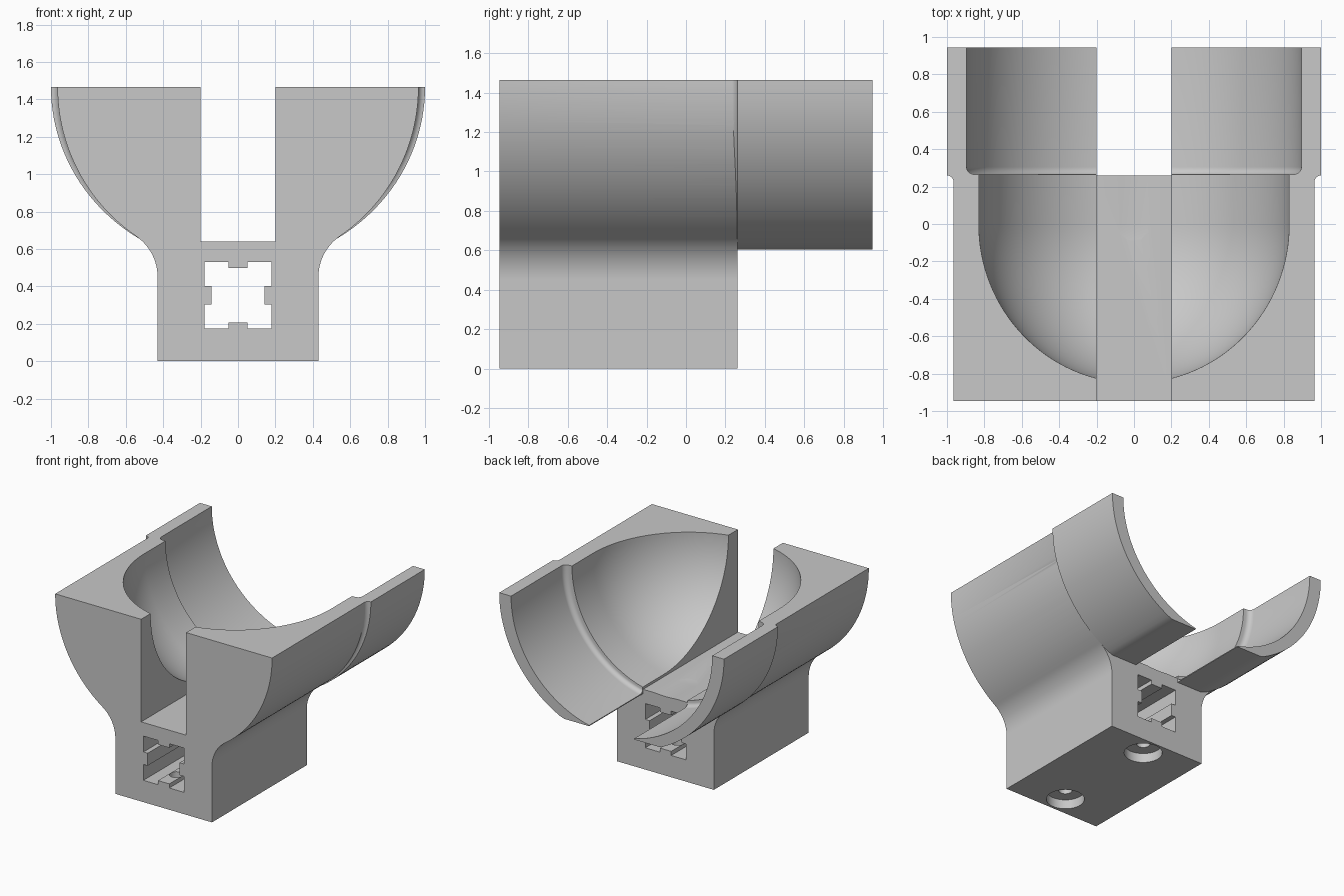
import bpy, bmesh
from math import sin, cos, pi, radians
from mathutils import Matrix

if "Cube" in bpy.data.objects:
    bpy.data.objects.remove(bpy.data.objects["Cube"], do_unlink=True)

TOP = 1.465      # rim height
BACK = 0.945     # half length along y
STEP = 0.26      # back face of the base block
SEG = 72

mat = bpy.data.materials.new("plain grey")
mat.use_nodes = True
grey = (0.58, 0.58, 0.58, 1)
mat.diffuse_color = grey
mat.node_tree.nodes["Principled BSDF"].inputs["Base Color"].default_value = grey


def finish(bm, name):
    bmesh.ops.recalc_face_normals(bm, faces=bm.faces)
    mesh = bpy.data.meshes.new(name)
    bm.to_mesh(mesh)
    bm.free()
    mesh.materials.append(mat)
    ob = bpy.data.objects.new(name, mesh)
    bpy.context.collection.objects.link(ob)
    return ob


def loft(name, sections):
    """Skin a list of (y, [(x, z), ...]) sections into a closed solid."""
    bm = bmesh.new()
    rings = [[bm.verts.new((x, y, z)) for x, z in pts] for y, pts in sections]
    for r, s in zip(rings, rings[1:]):
        for i in range(len(r)):
            j = (i + 1) % len(r)
            bm.faces.new((r[i], r[j], s[j], s[i]))
    bm.faces.new(rings[0])
    bm.faces.new(rings[-1])
    return finish(bm, name)


def extrude(name, pts, y0, y1):
    return loft(name, [(y0, pts), (y1, pts)])


def box(name, x, y0, y1, z0, z1):
    return extrude(name, [(-x, z0), (x, z0), (x, z1), (-x, z1)], y0, y1)


def drum(name, r, y, z0, z1):
    bm = bmesh.new()
    bmesh.ops.create_cone(bm, cap_ends=True, segments=48, radius1=r, radius2=r,
                          depth=z1 - z0,
                          matrix=Matrix.Translation((0, y, (z0 + z1) / 2)))
    return finish(bm, name)


def trough(a, b, rise, floor=0):
    """Half ellipse hanging from the rim, carried straight up past it."""
    arc = [pi * i / SEG for i in range(SEG + 1)]
    pts = [(a * cos(t), max(TOP - b * sin(t), floor)) for t in arc]
    return pts + [(-a, TOP + rise), (a, TOP + rise)]


def combine(target, tool, operation):
    mod = target.modifiers.new("join", "BOOLEAN")
    mod.operation = operation
    mod.solver = "EXACT"
    mod.object = tool
    bpy.context.view_layer.objects.active = target
    bpy.ops.object.modifier_apply(modifier=mod.name)
    bpy.data.objects.remove(tool, do_unlink=True)


# Base block flaring through a fillet into the round body
R, FOOT, FIL, FZ = 0.965, 0.43, 0.265, 0.45
side = [(FOOT, 0)]
for i in range(17):
    t = radians(180 - 55.6 * i / 16)
    side.append((FOOT + FIL + FIL * cos(t), FZ + FIL * sin(t)))
for i in range(1, 37):
    t = radians(-55.6 * (1 - i / 36))
    side.append((R * cos(t), TOP + R * sin(t)))
side.append((R, TOP + 0.15))
outline = side + [(-x, z) for x, z in reversed(side)]
cradle = extrude("cradle_body", outline, -BACK, STEP)

# Back shell with a hollow flare where it leaves the body
sections = [(0.2, trough(0.95, 0.9, 0.2, 0.605))]
for i in range(7):
    t = pi / 2 * i / 6
    grow = 1 - cos(t)
    sections.append((0.22 + 0.04 * sin(t),
                     trough(0.963 + 0.037 * grow, 0.917 + 0.037 * grow, 0.2, 0.605)))
sections.append((BACK, trough(1, 0.954, 0.2, 0.605)))
combine(cradle, loft("back_shell", sections), "UNION")

# Cavity: rounded front end, straight part, filleted step, wide back part
INNER = 0.83
sections = []
for i in range(33):
    t = radians(89 * (1 - i / 32))
    sections.append((-0.85 * sin(t), trough(INNER * cos(t), INNER * cos(t), 0.3)))
sections.append((0.264, trough(INNER, INNER, 0.3)))
for i in range(9):
    t = pi / 2 * i / 8
    grow = 0.35 + 0.65 * sin(t)
    sections.append((0.305 - 0.04 * cos(t),
                     trough(INNER + 0.065 * grow, INNER + 0.045 * grow, 0.3)))
sections.append((1.1, trough(0.895, 0.875, 0.3)))
combine(cradle, loft("cavity", sections), "DIFFERENCE")

# Flat rim, centre slot and open gap under the back shell
combine(cradle, box("rim_cut", 1.5, -1.5, 1.5, TOP, 2), "DIFFERENCE")
combine(cradle, box("slot", 0.2, -1.2, 1.2, 0.64, 2), "DIFFERENCE")
combine(cradle, box("back_gap", 0.2, STEP, 1.2, 0.5, 0.8), "DIFFERENCE")

# Notched channel running through the base
corner = [(0.05, 0.145), (0.05, 0.178), (0.18, 0.178), (0.18, 0.05), (0.142, 0.05)]
right = corner + [(x, -z) for x, z in reversed(corner)]
ring = right + [(-x, -z) for x, z in right]
channel = [(x, z + 0.353) for x, z in ring]
combine(cradle, extrude("channel", channel, -1.2, 1.2), "DIFFERENCE")

# Two counterbored screw holes in the underside
for y in (-0.785, 0.105):
    combine(cradle, drum("screw_head_hole", 0.14, y, -0.1, 0.075), "DIFFERENCE")
    combine(cradle, drum("screw_hole", 0.05, y, -0.1, 0.3), "DIFFERENCE")

# Smooth curves, crisp edges
bpy.ops.object.select_all(action="DESELECT")
cradle.select_set(True)
bpy.context.view_layer.objects.active = cradle
bpy.ops.object.shade_smooth_by_angle(angle=radians(30))
